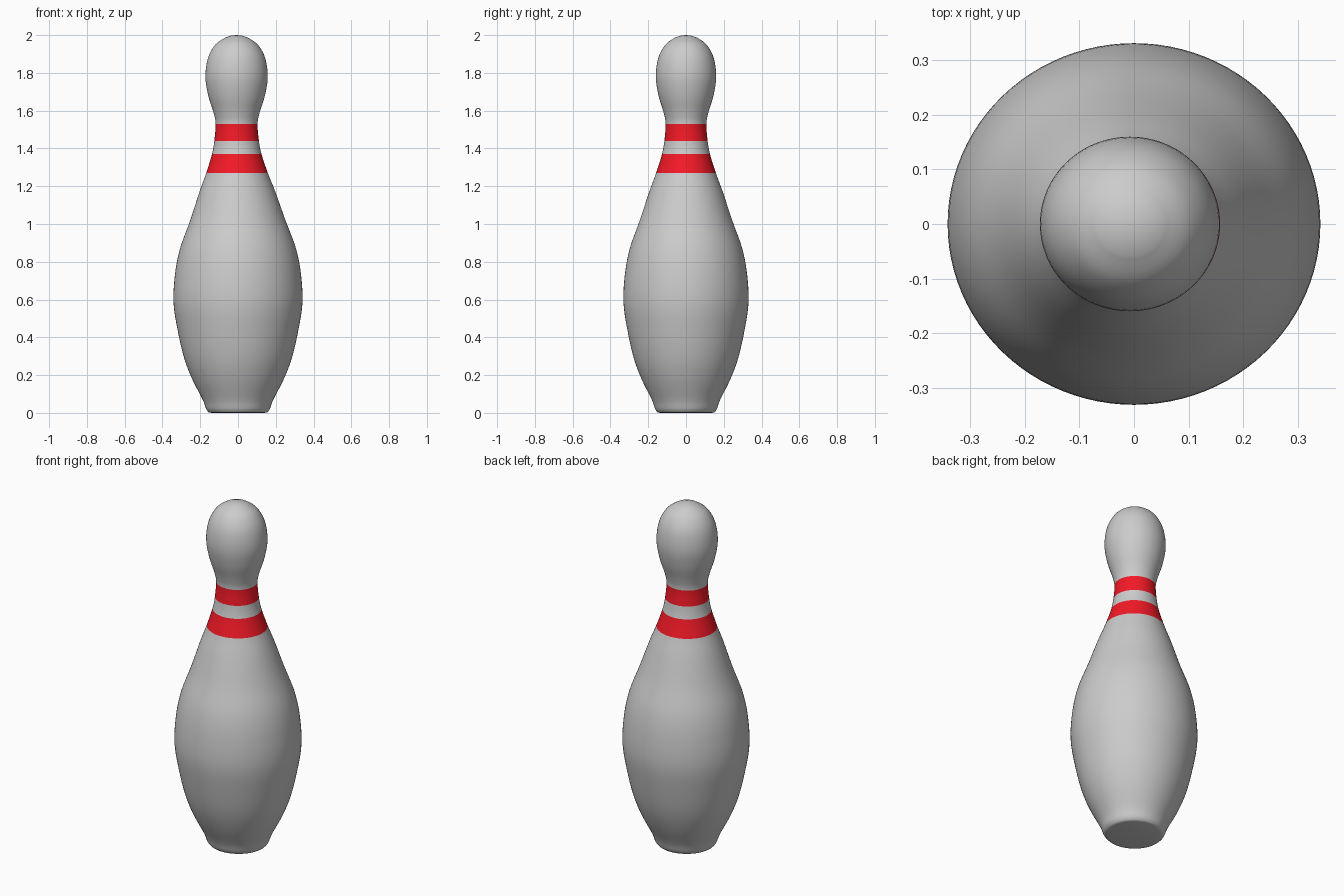
import bpy, math

if "Cube" in bpy.data.objects:
    bpy.data.objects.remove(bpy.data.objects["Cube"])

# Profile knots (radius, height) from the foot to the crown
knots = [(0.155, 0.003), (0.168, 0.02), (0.187, 0.07), (0.243, 0.18), (0.285, 0.29),
         (0.318, 0.43), (0.341, 0.58), (0.334, 0.73), (0.307, 0.87),
         (0.252, 1.02), (0.201, 1.17), (0.163, 1.27), (0.131, 1.37),
         (0.118, 1.44), (0.111, 1.53), (0.122, 1.59), (0.150, 1.68),
         (0.165, 1.78), (0.151, 1.88), (0.112, 1.95), (0.06, 1.987)]
SIDES, STEPS = 96, 5
BANDS = [(1.27, 1.37), (1.44, 1.53)]


def spline(pts, steps):
    """Smooth curve through every knot."""
    out = []
    for i in range(len(pts) - 1):
        p = [pts[max(0, min(len(pts) - 1, i + k))] for k in (-1, 0, 1, 2)]
        for s in range(steps):
            t = s / steps
            out.append(tuple(0.5 * (2 * b + (c - a) * t + (2 * a - 5 * b + 4 * c - d) * t * t
                                    + (3 * b - a - 3 * c + d) * t ** 3)
                             for a, b, c, d in zip(*p)))
    return out + [pts[-1]]


def lean(z):
    """The head sits slightly off the body axis."""
    t = max(0, min(1, (z - 0.9) / 0.6))
    return -0.0075 * t * t * (3 - 2 * t)


# Pin body: revolved, slightly oval
profile = [(0.14, 0.0)] + spline(knots, STEPS) + [(0.03, 1.997)]
verts, faces = [], []
for r, z in profile:
    for k in range(SIDES):
        a = 2 * math.pi * k / SIDES
        verts.append((r * math.cos(a) + lean(z), 0.97 * r * math.sin(a), z))
for i in range(len(profile) - 1):
    for k in range(SIDES):
        n = (k + 1) % SIDES
        faces.append((i * SIDES + k, i * SIDES + n, (i + 1) * SIDES + n, (i + 1) * SIDES + k))

# Foot and crown caps
base, tip = len(verts), len(verts) + 1
verts += [(0, 0, 0), (lean(2), 0, 2.0)]
last = (len(profile) - 1) * SIDES
for k in range(SIDES):
    n = (k + 1) % SIDES
    faces += [(base, n, k), (tip, last + k, last + n)]

mesh = bpy.data.meshes.new("bowling_pin")
mesh.from_pydata(verts, [], faces)
pin = bpy.data.objects.new("bowling_pin", mesh)
bpy.context.collection.objects.link(pin)

# Red neck bands
white = bpy.data.materials.new("body_grey")
white.diffuse_color = (0.8, 0.8, 0.8, 1)
white.use_nodes = True
white.node_tree.nodes["Principled BSDF"].inputs["Base Color"].default_value = white.diffuse_color
red = bpy.data.materials.new("band_red")
red.diffuse_color = (0.9, 0.01, 0.02, 1)
red.use_nodes = True
red.node_tree.nodes["Principled BSDF"].inputs["Base Color"].default_value = red.diffuse_color
mesh.materials.append(white)
mesh.materials.append(red)
for f in mesh.polygons:
    f.use_smooth = True
    if any(lo < f.center.z < hi for lo, hi in BANDS):
        f.material_index = 1
